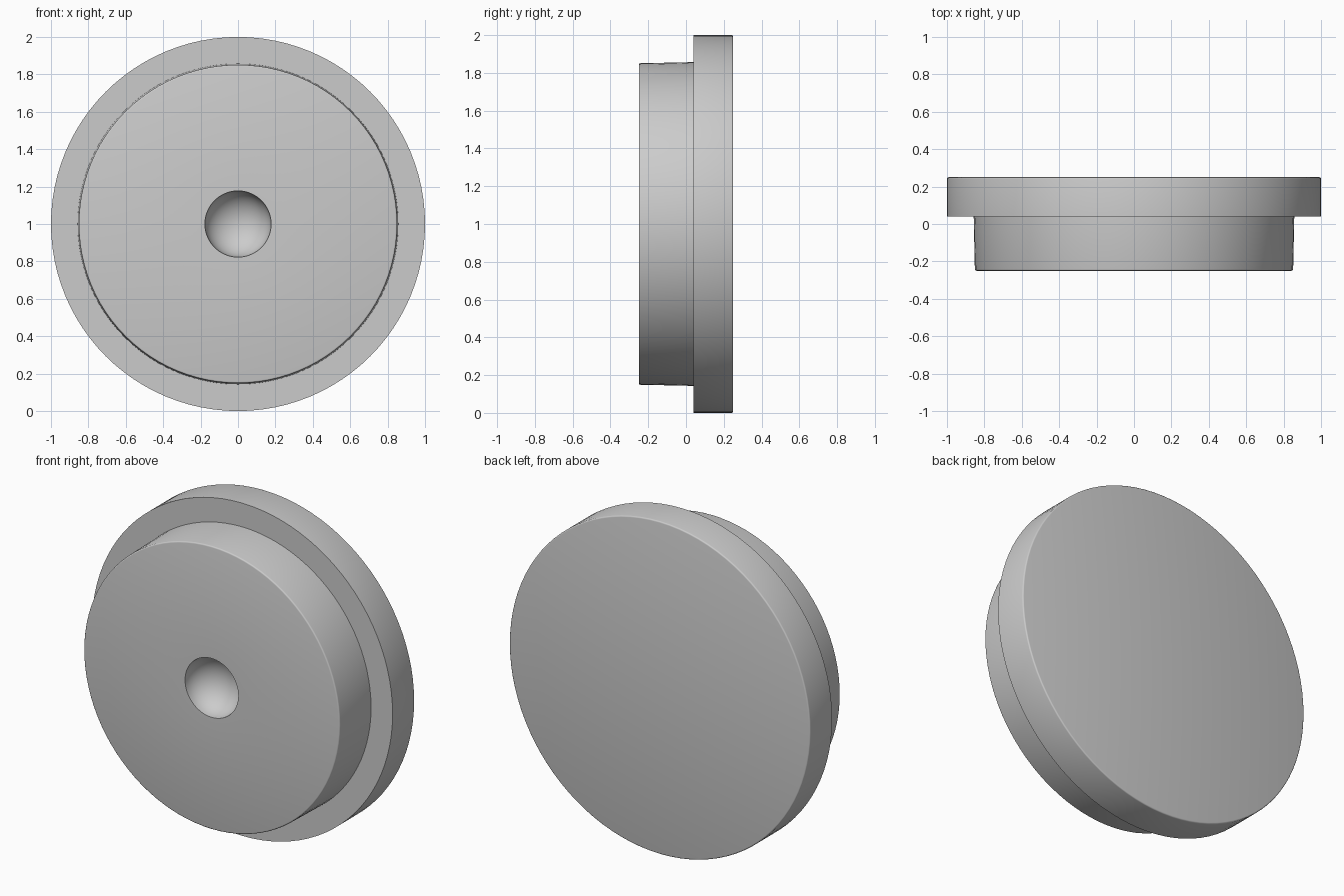
import bpy
import bmesh
import math
from mathutils import Matrix, Vector

cube = bpy.data.objects.get("Cube")
if cube:
    bpy.data.objects.remove(cube, do_unlink=True)

SEGMENTS = 96

grey = bpy.data.materials.new("plain_grey")
grey.use_nodes = True
colour = (0.6, 0.6, 0.6, 1)
grey.diffuse_color = colour
grey.node_tree.nodes["Principled BSDF"].inputs["Base Color"].default_value = colour


def fillet(radius, depth, size, toward):
    """Rounded corner at (radius, depth), running from the side wall or the end face."""
    points = []
    for i in range(4):
        a = math.radians(30 * i)
        points.append((radius - size + size * math.sin(a),
                       depth - toward * size + toward * size * math.cos(a)))
    return points


def lathe(name, profile):
    """Turn a (radius, y) profile about the y axis at half height."""
    bm = bmesh.new()
    verts = [bm.verts.new((r, y, 0)) for r, y in profile]
    edges = [bm.edges.new(pair) for pair in zip(verts, verts[1:])]
    bmesh.ops.spin(bm, geom=verts + edges, cent=(0, 0, 0), axis=(0, 1, 0),
                   angle=math.tau, steps=SEGMENTS, use_duplicate=False)
    bmesh.ops.remove_doubles(bm, verts=bm.verts, dist=0.00005)
    bmesh.ops.recalc_face_normals(bm, faces=bm.faces)
    bmesh.ops.transform(bm, matrix=Matrix.Translation(Vector((0, 0, 1))), verts=bm.verts)
    mesh = bpy.data.meshes.new(name)
    bm.to_mesh(mesh)
    bm.free()
    mesh.materials.append(grey)
    obj = bpy.data.objects.new(name, mesh)
    bpy.context.collection.objects.link(obj)
    bpy.ops.object.select_all(action="DESELECT")
    obj.select_set(True)
    bpy.context.view_layer.objects.active = obj
    bpy.ops.object.shade_smooth_by_angle(angle=math.radians(35))
    return obj


FRONT, STEP, BACK = -0.25, 0.04, 0.25

# Round dimple in the middle of the front face
DIMPLE_RADIUS, DIMPLE_DEPTH = 0.177, 0.15
dimple = []
for i in range(13):
    a = math.pi / 2 * i / 12
    dimple.append((DIMPLE_RADIUS * math.sin(a), FRONT + DIMPLE_DEPTH * math.cos(a)))

# One turned body: dimple, tapered hub, step, wide flange, flat back
profile = dimple
profile += fillet(0.851, FRONT, 0.008, -1)
profile += [(0.857, STEP), (1.0, STEP)]
profile += reversed(fillet(1.0, BACK, 0.008, 1))
profile += [(0, BACK)]
lathe("stepped_disc", profile)
